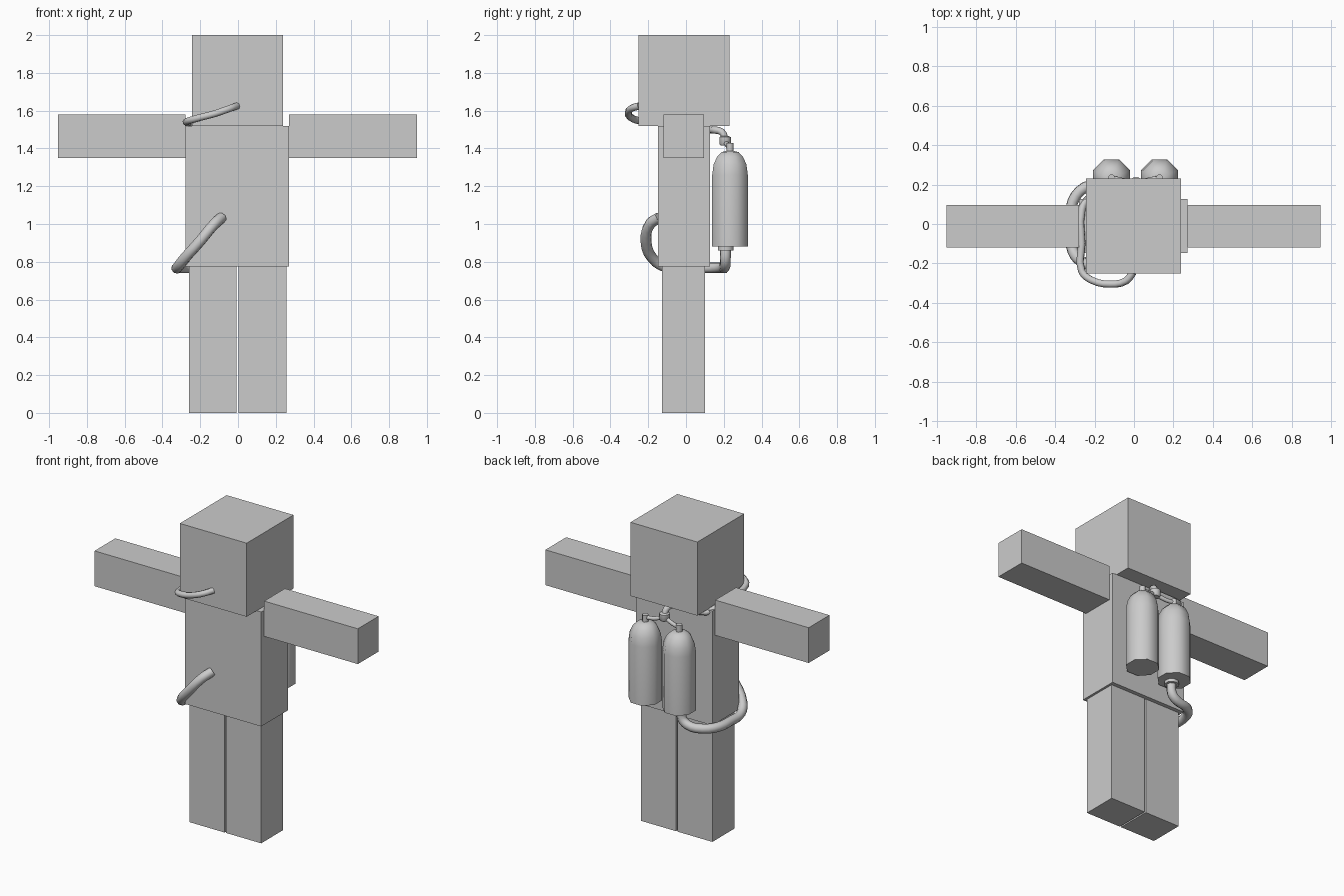
import bpy
import math
from mathutils import Vector

cube = bpy.data.objects.get("Cube")
if cube:
    bpy.data.objects.remove(cube, do_unlink=True)

grey = bpy.data.materials.new("plain_grey")
grey.use_nodes = True
grey.diffuse_color = (0.6, 0.6, 0.6, 1)
grey.node_tree.nodes["Principled BSDF"].inputs["Base Color"].default_value = (0.6, 0.6, 0.6, 1)


def select_only(obj):
    bpy.ops.object.select_all(action='DESELECT')
    obj.select_set(True)
    bpy.context.view_layer.objects.active = obj


def box(name, low, high):
    """Box between two opposite corners."""
    low, high = Vector(low), Vector(high)
    bpy.ops.mesh.primitive_cube_add(size=1, location=(low + high) / 2)
    obj = bpy.context.object
    obj.name = name
    obj.scale = high - low
    bpy.ops.object.transform_apply(location=False, rotation=False, scale=True)
    obj.data.materials.append(grey)
    return obj


def lathe(name, x, y, profile, sides=8):
    """Solid of revolution around a vertical axis, flats facing the axes."""
    verts, faces = [], []
    for radius, z in profile:
        for i in range(sides):
            a = 2 * math.pi * (i + 0.5) / sides
            verts.append((radius * math.cos(a), radius * math.sin(a), z))
    for ring in range(len(profile) - 1):
        for i in range(sides):
            j = (i + 1) % sides
            a, b = ring * sides, (ring + 1) * sides
            faces.append((a + i, a + j, b + j, b + i))
    faces.append(tuple(reversed(range(sides))))
    faces.append(tuple(range(len(verts) - sides, len(verts))))
    mesh = bpy.data.meshes.new(name)
    mesh.from_pydata(verts, [], faces)
    mesh.materials.append(grey)
    obj = bpy.data.objects.new(name, mesh)
    obj.location = (x, y, 0)
    bpy.context.collection.objects.link(obj)
    select_only(obj)
    bpy.ops.object.shade_smooth_by_angle(angle=math.radians(50))
    return obj


def hose(name, radius, points):
    """Round tube along a smooth path."""
    curve = bpy.data.curves.new(name, 'CURVE')
    curve.dimensions = '3D'
    curve.bevel_depth = radius
    curve.bevel_resolution = 2
    curve.resolution_u = 3
    curve.use_fill_caps = True
    spline = curve.splines.new('BEZIER')
    spline.bezier_points.add(len(points) - 1)
    for bp, co in zip(spline.bezier_points, points):
        bp.co = co
        bp.handle_left_type = bp.handle_right_type = 'AUTO'
    curve.materials.append(grey)
    obj = bpy.data.objects.new(name, curve)
    bpy.context.collection.objects.link(obj)
    select_only(obj)
    bpy.ops.object.convert(target='MESH')
    bpy.ops.object.shade_smooth_by_angle(angle=math.radians(60))


# Blocky body
box("head", (-0.243, -0.252, 1.52), (0.239, 0.23, 2.0))
box("torso", (-0.278, -0.148, 0.774), (0.271, 0.126, 1.52))
box("left_arm", (0.271, -0.118, 1.35), (0.947, 0.096, 1.58))
box("right_arm", (-0.952, -0.118, 1.35), (-0.278, 0.096, 1.58))
box("left_leg", (0.003, -0.127, 0), (0.256, 0.1, 0.774))
box("right_leg", (-0.26, -0.127, 0), (-0.007, 0.1, 0.774))

# Air tanks with valve necks and branch pipes to the middle connector
tank_y = 0.233
for side, x in (("left", 0.13), ("right", -0.114)):
    lathe(side + "_tank", x, tank_y,
          [(0.102, 0.88), (0.102, 1.26), (0.094, 1.315), (0.075, 1.355),
           (0.05, 1.38), (0.02, 1.387)])
    lathe(side + "_tank_valve", x, tank_y, [(0.019, 1.375), (0.019, 1.43)])
    hose(side + "_branch_pipe", 0.013,
         [(x, tank_y, 1.412), (x * 0.55, 0.222, 1.415), (0.01, 0.207, 1.435)])

lathe("hose_connector", 0.01, 0.207, [(0.026, 1.415), (0.033, 1.425), (0.033, 1.46), (0.022, 1.465)])
lathe("tank_outlet", -0.114, 0.21, [(0.045, 0.86), (0.045, 0.885)])

# Breathing hose from the connector, round the neck, to the face
hose("breathing_hose", 0.019,
     [(0.01, 0.207, 1.45), (0.005, 0.19, 1.487), (-0.02, 0.143, 1.498),
      (-0.12, 0.133, 1.5), (-0.235, 0.125, 1.5), (-0.265, 0.07, 1.52),
      (-0.265, -0.1, 1.535), (-0.265, -0.24, 1.545), (-0.215, -0.285, 1.56),
      (-0.12, -0.305, 1.585), (-0.04, -0.288, 1.613), (-0.005, -0.245, 1.625)])

# Waist hose from the tank outlet, round the hip, to the belly
hose("waist_hose", 0.029,
     [(-0.114, 0.21, 0.875), (-0.117, 0.208, 0.81), (-0.155, 0.205, 0.775),
      (-0.25, 0.185, 0.768), (-0.31, 0.115, 0.768), (-0.323, 0.0, 0.768),
      (-0.318, -0.11, 0.772), (-0.285, -0.175, 0.815), (-0.2, -0.212, 0.91),
      (-0.125, -0.19, 1.0), (-0.085, -0.14, 1.035)])
